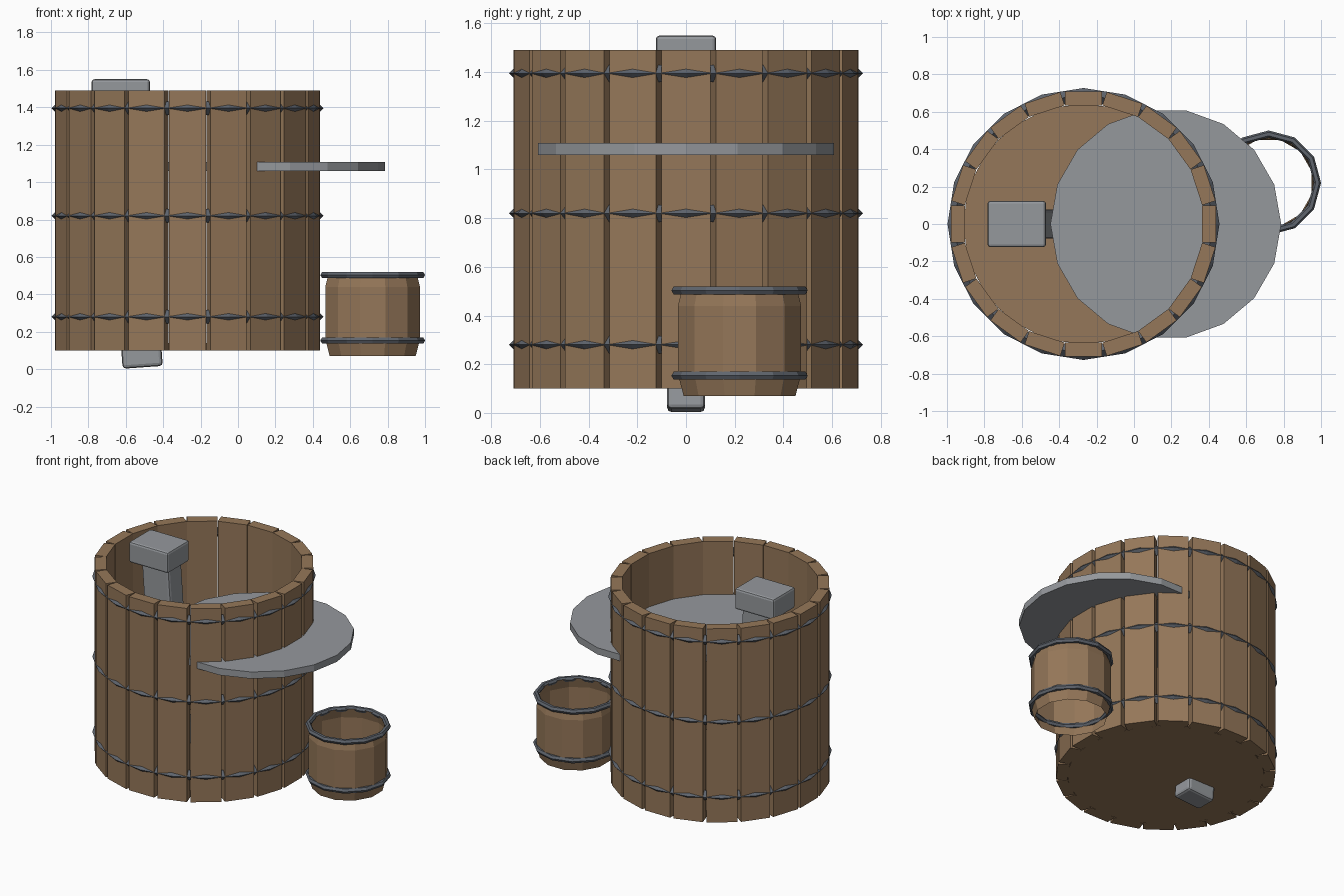
import bpy, bmesh, math
from mathutils import Matrix, Vector

cube = bpy.data.objects.get("Cube")
if cube:
    bpy.data.objects.remove(cube)


def material(name, rgb):
    m = bpy.data.materials.new(name)
    m.use_nodes = True
    m.diffuse_color = (*rgb, 1)
    m.node_tree.nodes["Principled BSDF"].inputs["Base Color"].default_value = (*rgb, 1)
    return m


wood = material("brown wood", (0.30, 0.185, 0.10))
stone = material("pale grey", (0.30, 0.315, 0.335))
iron = material("dark iron", (0.115, 0.13, 0.155))


def finish(name, bm, mat, location=(0, 0, 0)):
    bmesh.ops.recalc_face_normals(bm, faces=bm.faces)
    mesh = bpy.data.meshes.new(name)
    bm.to_mesh(mesh)
    bm.free()
    mesh.materials.append(mat)
    obj = bpy.data.objects.new(name, mesh)
    obj.location = location
    bpy.context.collection.objects.link(obj)
    return obj


def lathe(name, profile, sides, mat, location, turn=0.0, closed=False):
    """Revolve (radius, height) points around z with flat facets."""
    bm = bmesh.new()
    rings = []
    for i in range(sides):
        a = turn + math.tau * i / sides
        rings.append([bm.verts.new((r * math.cos(a), r * math.sin(a), z)) for r, z in profile])
    n = len(profile)
    for i in range(sides):
        a, b = rings[i], rings[(i + 1) % sides]
        for j in range(n if closed else n - 1):
            k = (j + 1) % n
            bm.faces.new((a[j], b[j], b[k], a[k]))
    return finish(name, bm, mat, location)


def hoop(name, radius, thickness, section, sides, location):
    profile = [(radius + thickness * math.cos(math.tau * j / section),
                thickness * math.sin(math.tau * j / section)) for j in range(section)]
    return lathe(name, profile, sides, iron, location, closed=True)


def disc(name, radius, depth, sides, mat, location, turn=0.0):
    bm = bmesh.new()
    bmesh.ops.create_cone(bm, cap_ends=True, segments=sides, radius1=radius, radius2=radius,
                          depth=depth, matrix=Matrix.Rotation(turn, 4, 'Z'))
    return finish(name, bm, mat, location)


def block(name, size, mat, location, tilt=0.0, bevel=0.0):
    bm = bmesh.new()
    bmesh.ops.create_cube(bm, size=1, matrix=Matrix.Diagonal((*size, 1)))
    obj = finish(name, bm, mat, location)
    obj.rotation_euler.y = tilt
    if bevel:
        mod = obj.modifiers.new("soft edges", 'BEVEL')
        mod.width = bevel
        mod.segments = 2
    return obj


# Large tub: a ring of straight planks
TUB_X, STAVES = -0.27, 20
bm = bmesh.new()
for i in range(STAVES):
    spin = Matrix.Rotation(math.tau * i / STAVES, 4, 'Z')
    place = Matrix.Translation((0.672, 0, 0.795))
    bmesh.ops.create_cube(bm, size=1, matrix=spin @ place @ Matrix.Diagonal((0.075, 0.2, 1.39, 1)))
finish("tub_staves", bm, wood, (TUB_X, 0, 0))
disc("tub_floor", 0.64, 0.04, 32, wood, (TUB_X, 0, 0.12))

# Tub hoops, with corners over the plank centres
for label, z in (("lower", 0.28), ("middle", 0.82), ("upper", 1.395)):
    hoop(label + "_tub_hoop", 0.692, 0.035, 4, STAVES, (TUB_X, 0, z))

# Flat round shelf through the tub wall
disc("round_shelf", 0.617, 0.048, 18, stone, (0.17, 0, 1.084), math.radians(90))

# Leaning post with a square head
block("post", (0.215, 0.155, 1.44), stone, (-0.56, 0, 0.728), -0.07, 0.018)
block("post_head", (0.312, 0.248, 0.15), stone, (-0.627, 0, 1.475), 0, 0.015)

# Small open bucket with two hoops
BUCKET = Vector((0.72, 0.22, 0))
lathe("bucket_body", [(0.238, 0.07), (0.262, 0.16), (0.262, 0.44), (0.244, 0.51)],
      12, wood, BUCKET, math.radians(15))
for label, z in (("lower", 0.153), ("upper", 0.503)):
    hoop(label + "_bucket_hoop", 0.261, 0.019, 6, 12, BUCKET + Vector((0, 0, z)))
